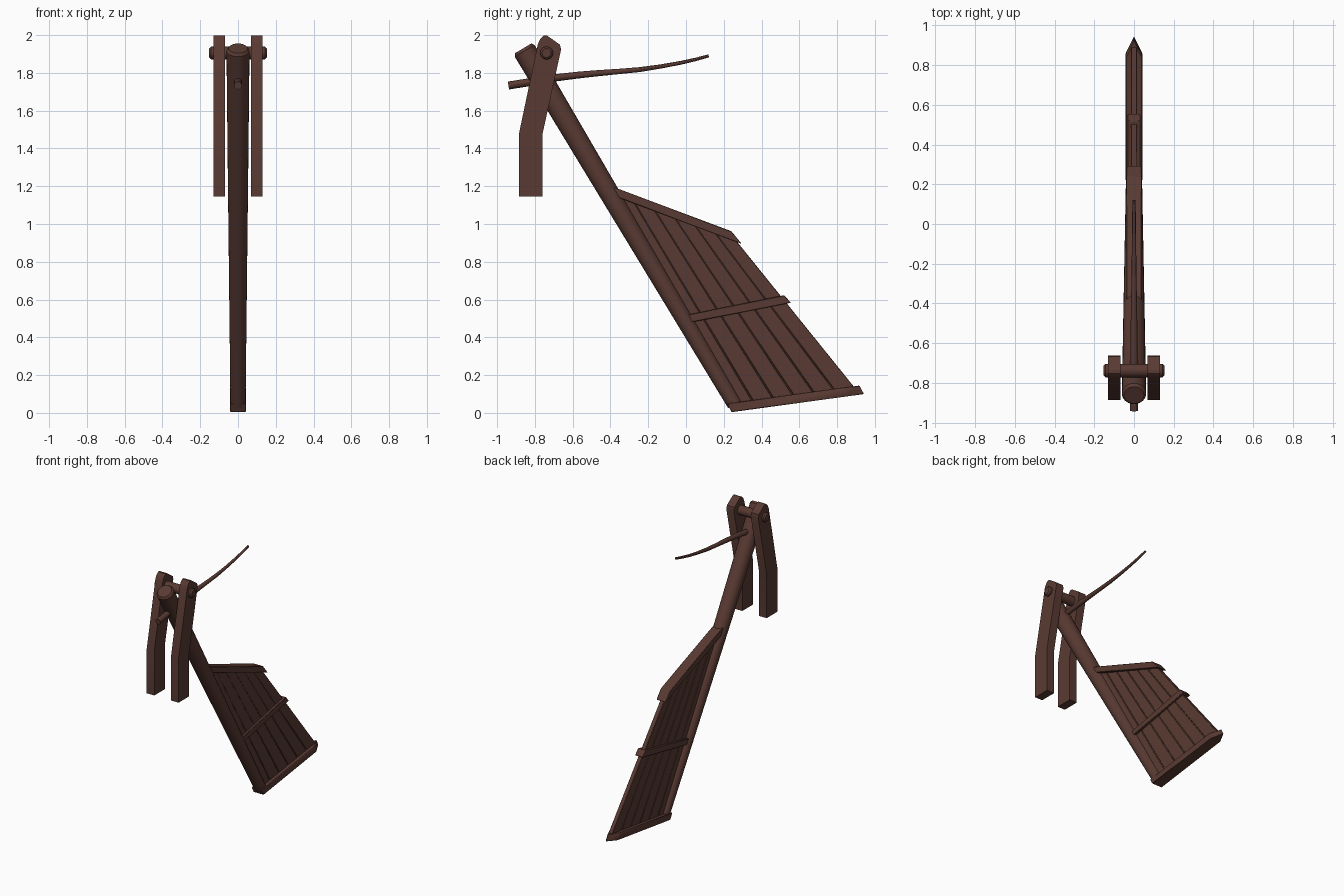
import bpy, bmesh, math
from mathutils import Vector

if "Cube" in bpy.data.objects:
    bpy.data.objects.remove(bpy.data.objects["Cube"])

wood = bpy.data.materials.new("dark red brown wood")
wood.diffuse_color = (0.1, 0.042, 0.032, 1)
wood.use_nodes = True
wood.node_tree.nodes["Principled BSDF"].inputs["Base Color"].default_value = wood.diffuse_color


def finish(name, bm, bevel=0.0, angle=30):
    bmesh.ops.recalc_face_normals(bm, faces=bm.faces)
    me = bpy.data.meshes.new(name)
    bm.to_mesh(me)
    bm.free()
    me.materials.append(wood)
    ob = bpy.data.objects.new(name, me)
    bpy.context.collection.objects.link(ob)
    if bevel:
        m = ob.modifiers.new("bevel", 'BEVEL')
        m.width = bevel
        m.segments = 1
        m.limit_method = 'ANGLE'
        m.angle_limit = math.radians(25)
    bpy.ops.object.select_all(action='DESELECT')
    bpy.context.view_layer.objects.active = ob
    ob.select_set(True)
    bpy.ops.object.shade_smooth_by_angle(angle=math.radians(angle))
    return ob


def prism(name, pts, offset, bevel=0.0):
    """Planar outline swept along an offset."""
    bm = bmesh.new()
    face = bm.faces.new([bm.verts.new(p) for p in pts])
    r = bmesh.ops.extrude_face_region(bm, geom=[face])
    bmesh.ops.translate(bm, vec=offset,
                        verts=[g for g in r['geom'] if isinstance(g, bmesh.types.BMVert)])
    return finish(name, bm, bevel)


def side_prism(name, yz, x0, x1, bevel=0.0):
    return prism(name, [(x0, y, z) for y, z in yz], (x1 - x0, 0, 0), bevel)


def tube(name, path, sides):
    """Round bar through (point, radius) stations."""
    bm = bmesh.new()
    rings = []
    pts = [Vector(p) for p, r in path]
    for i, (p, r) in enumerate(path):
        t = (pts[min(i + 1, len(pts) - 1)] - pts[max(i - 1, 0)]).normalized()
        u = Vector((1, 0, 0)) if abs(t.x) < 0.9 else Vector((0, 1, 0))
        v = t.cross(u).normalized()
        rings.append([bm.verts.new(pts[i] + r * (u * math.cos(a) + v * math.sin(a)))
                      for a in (2 * math.pi * k / sides for k in range(sides))])
    for a, b in zip(rings, rings[1:]):
        for k in range(sides):
            j = (k + 1) % sides
            bm.faces.new((a[k], a[j], b[j], b[k]))
    bm.faces.new(rings[0])
    bm.faces.new(rings[-1])
    return finish(name, bm)


def lerp(a, b, t):
    return (a[0] + (b[0] - a[0]) * t, a[1] + (b[1] - a[1]) * t)


# Tapered rudder post with chamfered head
top, bottom = Vector((0, -0.862, 1.93)), Vector((0, 0.258, 0.045))
tube("rudder_post", [(top, 0.050), (top.lerp(bottom, 0.007), 0.061),
                     (top.lerp(bottom, 0.35), 0.054), (bottom, 0.040)], 24)

# Blade planks, fanning out behind the post
T0, T1 = (-0.385, 1.165), (0.255, 0.925)
B0, B1 = (0.25, 0.04), (0.9, 0.125)
COUNT = 6
gap = 0.004
for i in range(COUNT):
    a, b = i / COUNT + gap, (i + 1) / COUNT - gap * (i < COUNT - 1)
    side_prism(f"blade_plank_{i + 1}",
               [lerp(T0, T1, a), lerp(T0, T1, b), lerp(B0, B1, b), lerp(B0, B1, a)],
               -0.016, 0.016, 0.003)
# Thin core closing the seams between planks
side_prism("blade_core", [T0, lerp(T0, T1, 0.99), lerp(B0, B1, 0.99), B0], -0.012, 0.012)

# Battens across the blade
side_prism("top_batten", [(-0.40, 1.202), (0.24, 0.962), (0.295, 0.895), (-0.38, 1.148)],
           -0.039, 0.039, 0.003)
side_prism("middle_batten", [(0.0, 0.518), (0.52, 0.623), (0.555, 0.583), (0.02, 0.478)],
           -0.032, 0.032, 0.003)
# Bottom batten with pointed trailing end
s, e = (0.242, 0.004), (0.945, 0.1)
k = lerp(s, e, 0.88)
prism("bottom_batten", [(-0.042, *s), (0.042, *s), (0.042, *k), (0, *e), (-0.042, *k)],
      (0, -0.024, 0.045), 0.003)

# Pair of bent hanger cheeks
cheek = [(-0.885, 1.145), (-0.76, 1.145), (-0.76, 1.475), (-0.661, 1.925), (-0.668, 1.95),
         (-0.735, 1.997), (-0.752, 1.998), (-0.772, 1.98), (-0.785, 1.95), (-0.885, 1.475)]
for label, sgn in (("left", -1), ("right", 1)):
    side_prism(f"{label}_hanger_cheek", cheek, sgn * 0.069, sgn * 0.131)

# Hinge pin
tube("hinge_pin", [((x, -0.738, 1.905), r) for x, r in
                   ((-0.153, 0.024), (-0.143, 0.034), (0.143, 0.034), (0.153, 0.024))], 20)

# Curved tiller through the post
tiller = [(-0.94, 1.733, 0.021), (-0.82, 1.752, 0.021), (-0.69, 1.774, 0.019),
          (-0.575, 1.788, 0.018), (-0.46, 1.799, 0.016), (-0.35, 1.808, 0.014),
          (-0.25, 1.817, 0.013), (-0.14, 1.833, 0.011), (-0.03, 1.853, 0.010),
          (0.05, 1.871, 0.009), (0.12, 1.89, 0.008)]
tube("tiller", [((0, y, z), r) for y, z, r in tiller], 12)
